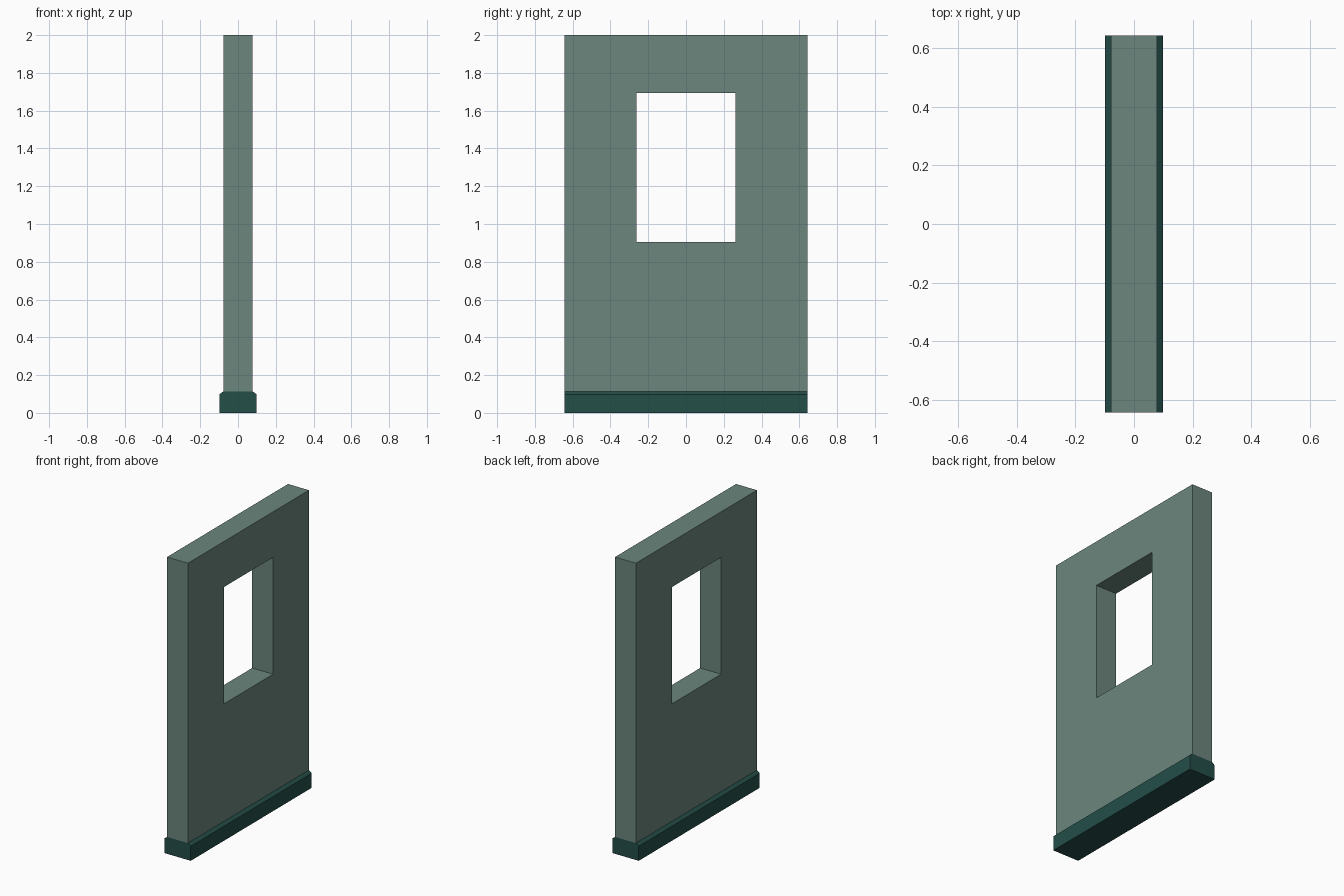
import bpy
import bmesh

if "Cube" in bpy.data.objects:
    bpy.data.objects.remove(bpy.data.objects["Cube"])

HALF_LEN = 0.644      # half length along y
WALL_X = 0.078        # half thickness of the wall
BASE_X = 0.0985       # half thickness of the base trim
BASE_TOP = 0.114
CHAMFER_Z = 0.098


def material(name, rgb):
    mat = bpy.data.materials.new(name)
    mat.diffuse_color = (*rgb, 1.0)
    mat.use_nodes = True
    mat.node_tree.nodes["Principled BSDF"].inputs["Base Color"].default_value = mat.diffuse_color
    return mat


def make_object(name, bm, mat):
    bmesh.ops.recalc_face_normals(bm, faces=bm.faces)
    mesh = bpy.data.meshes.new(name)
    bm.to_mesh(mesh)
    bm.free()
    mesh.materials.append(mat)
    obj = bpy.data.objects.new(name, mesh)
    bpy.context.collection.objects.link(obj)


def extrude(bm, faces, vec):
    """Give flat faces thickness, keeping the starting side closed."""
    new = bmesh.ops.extrude_face_region(bm, geom=faces, use_keep_orig=True)["geom"]
    verts = [v for v in new if isinstance(v, bmesh.types.BMVert)]
    bmesh.ops.translate(bm, verts=verts, vec=vec)


def drop_hidden(bm):
    """Remove the faces where the wall and base meet."""
    hidden = [f for f in bm.faces
              if all(abs(v.co.z - BASE_TOP) < 1e-4 for v in f.verts)]
    bmesh.ops.delete(bm, geom=hidden, context="FACES_ONLY")


wall_mat = material("sage_green", (0.147, 0.238, 0.202))
base_mat = material("dark_teal", (0.0176, 0.0762, 0.0666))

# Wall: 3 x 3 grid of panels without the middle one, which is the window
ys = (-HALF_LEN, -0.262, 0.262, HALF_LEN)
zs = (BASE_TOP, 0.906, 1.693, 2.0)
bm = bmesh.new()
grid = [[bm.verts.new((-WALL_X, y, z)) for z in zs] for y in ys]
panels = [bm.faces.new((grid[i][j], grid[i + 1][j], grid[i + 1][j + 1], grid[i][j + 1]))
          for i in range(3) for j in range(3) if (i, j) != (1, 1)]
extrude(bm, panels, (2 * WALL_X, 0, 0))
drop_hidden(bm)
make_object("window_wall", bm, wall_mat)

# Base trim: chamfered profile swept along the wall
half = [(BASE_X, 0), (BASE_X, CHAMFER_Z), (WALL_X, BASE_TOP)]
profile = half + [(-x, z) for x, z in reversed(half)]
bm = bmesh.new()
end = bm.faces.new([bm.verts.new((x, -HALF_LEN, z)) for x, z in profile])
extrude(bm, [end], (0, 2 * HALF_LEN, 0))
drop_hidden(bm)
make_object("base_trim", bm, base_mat)
